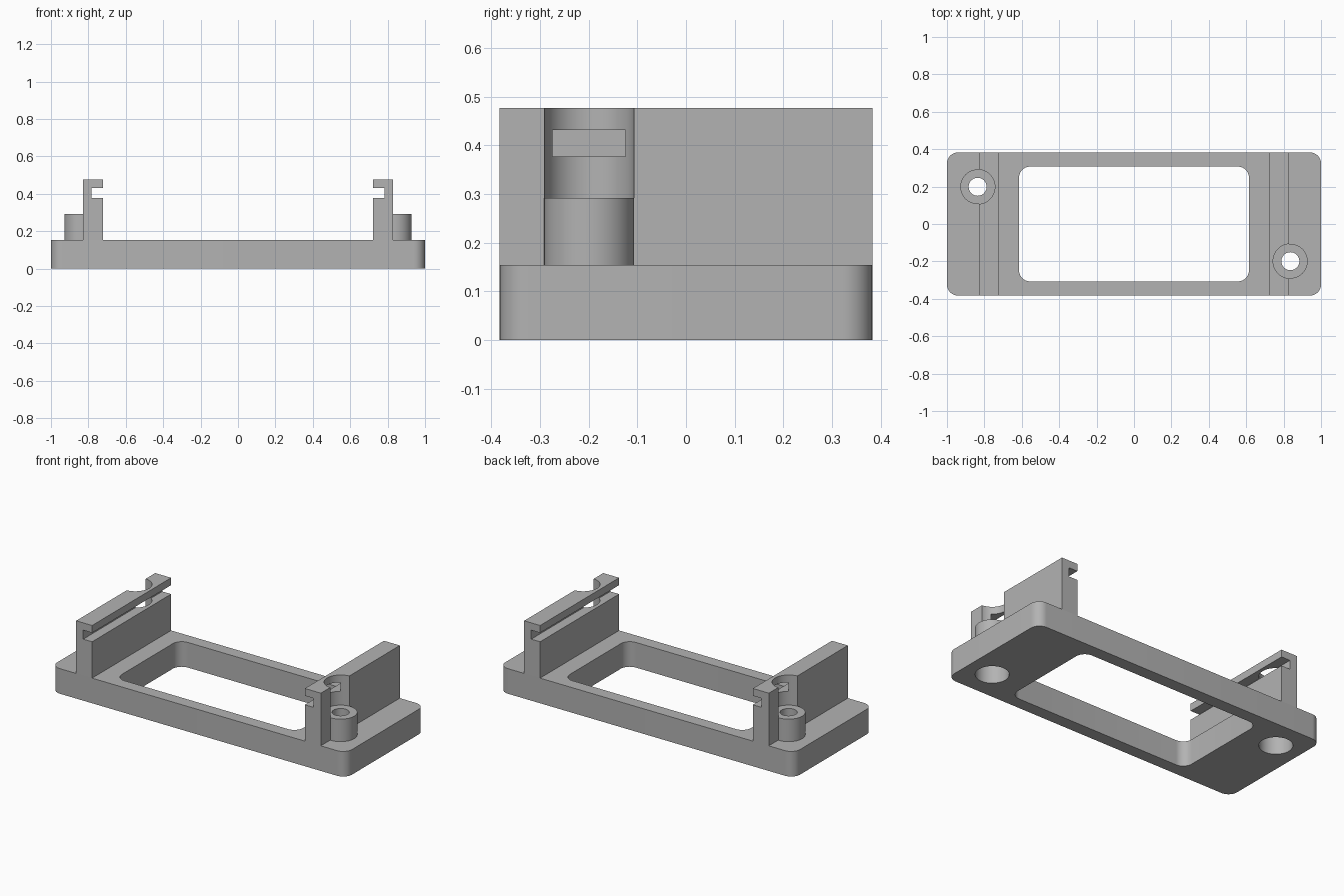
import bpy, bmesh, math
from mathutils import Matrix, Vector

if "Cube" in bpy.data.objects:
    bpy.data.objects.remove(bpy.data.objects["Cube"])

grey = bpy.data.materials.new("plain_grey")
grey.use_nodes = True
colour = (0.45, 0.45, 0.45, 1)
grey.diffuse_color = colour
grey.node_tree.nodes["Principled BSDF"].inputs["Base Color"].default_value = colour

BASE_TOP, BOSS_TOP, RAIL_TOP = 0.154, 0.292, 0.477
HALF_DEPTH = 0.383
SCREW = Vector((0.836, -0.199, 0))
BOSS_R, DRILL_R, POCKET_R = 0.0925, 0.048, 0.0925


def make_object(name, bm):
    bmesh.ops.recalc_face_normals(bm, faces=bm.faces)
    mesh = bpy.data.meshes.new(name)
    bm.to_mesh(mesh)
    bm.free()
    mesh.materials.append(grey)
    obj = bpy.data.objects.new(name, mesh)
    bpy.context.collection.objects.link(obj)
    return obj


def rounded_slab(name, half_x, half_y, z0, z1, radius):
    bm = bmesh.new()
    bmesh.ops.create_cube(bm, size=1)
    bmesh.ops.scale(bm, vec=(2 * half_x, 2 * half_y, z1 - z0), verts=bm.verts)
    bmesh.ops.translate(bm, vec=(0, 0, (z0 + z1) / 2), verts=bm.verts)
    upright = [e for e in bm.edges
               if abs(e.verts[0].co.z - e.verts[1].co.z) > 0.01]
    bmesh.ops.bevel(bm, geom=upright, offset=radius, segments=10,
                    profile=0.5, affect='EDGES')
    return make_object(name, bm)


def cylinder(name, centre, radius, z0, z1):
    bm = bmesh.new()
    bmesh.ops.create_cone(bm, cap_ends=True, segments=64, radius1=radius,
                          radius2=radius, depth=z1 - z0)
    bmesh.ops.translate(bm, vec=(centre.x, centre.y, (z0 + z1) / 2), verts=bm.verts)
    return make_object(name, bm)


def cut(obj, cutter):
    mod = obj.modifiers.new("cut", 'BOOLEAN')
    mod.operation, mod.solver, mod.object = 'DIFFERENCE', 'EXACT', cutter
    select(obj)
    bpy.ops.object.modifier_apply(modifier=mod.name)
    bpy.data.objects.remove(cutter)


def select(obj):
    bpy.ops.object.select_all(action='DESELECT')
    obj.select_set(True)
    bpy.context.view_layer.objects.active = obj


def smooth(obj):
    select(obj)
    bpy.ops.object.shade_smooth_by_angle(angle=math.radians(30))


# Base frame with central opening, screw holes and head pockets underneath
base = rounded_slab("base_frame", 1, HALF_DEPTH, 0, BASE_TOP, 0.06)
cut(base, rounded_slab("opening", 0.615, 0.307, -0.1, 0.3, 0.06))
for side in (1, -1):
    cut(base, cylinder("drill", SCREW * side, DRILL_R, -0.1, 0.3))
    cut(base, cylinder("pocket", SCREW * side, POCKET_R, -0.1, 0.125))
smooth(base)

# Slotted rail: C-shaped profile extruded along the depth
inner, outer, slot = 0.722, 0.83, 0.782
profile = [(inner, BASE_TOP), (outer, BASE_TOP), (outer, RAIL_TOP),
           (inner, RAIL_TOP), (inner, 0.432), (slot, 0.432),
           (slot, 0.377), (inner, 0.377)]
bm = bmesh.new()
face = bm.faces.new([bm.verts.new((x, -HALF_DEPTH, z)) for x, z in profile])
moved = bmesh.ops.extrude_face_region(bm, geom=[face])["geom"]
bmesh.ops.translate(bm, vec=(0, 2 * HALF_DEPTH, 0),
                    verts=[v for v in moved if isinstance(v, bmesh.types.BMVert)])
rail = make_object("left_rail", bm)
cut(rail, cylinder("screw_clearance", SCREW, BOSS_R, 0.1, 0.6))
smooth(rail)

# Screw boss standing in the rail's clearance
boss = cylinder("left_screw_boss", SCREW, BOSS_R, BASE_TOP, BOSS_TOP)
cut(boss, cylinder("drill", SCREW, DRILL_R, 0, 0.6))
smooth(boss)

# Opposite end is the same pair turned half a circle
for part in (rail, boss):
    twin = part.copy()
    twin.data = part.data.copy()
    twin.name = part.name.replace("left", "right")
    twin.data.transform(Matrix.Rotation(math.pi, 4, 'Z'))
    bpy.context.collection.objects.link(twin)
